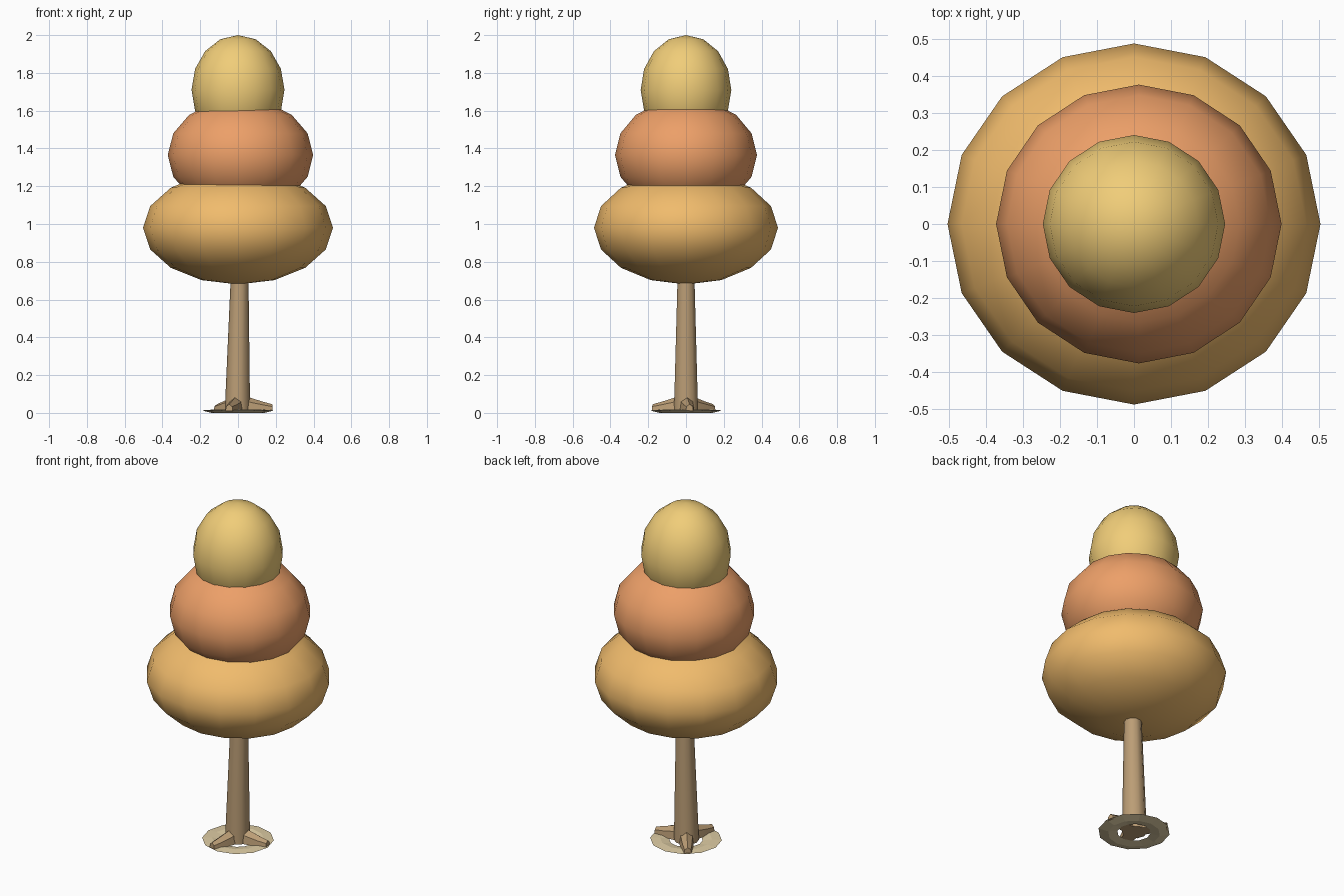
import bpy, bmesh
from math import radians, pi, cos, sin
from mathutils import Matrix, Vector

if "Cube" in bpy.data.objects:
    bpy.data.objects.remove(bpy.data.objects["Cube"])


def material(name, rgb):
    m = bpy.data.materials.new(name)
    m.diffuse_color = (*[(c / 255) ** 2.2 for c in rgb], 1)
    m.use_nodes = True
    m.node_tree.nodes["Principled BSDF"].inputs["Base Color"].default_value = m.diffuse_color
    return m


def finish(name, bm, mat, smooth=None):
    bmesh.ops.recalc_face_normals(bm, faces=bm.faces)
    me = bpy.data.meshes.new(name)
    bm.to_mesh(me)
    bm.free()
    me.materials.append(mat)
    ob = bpy.data.objects.new(name, me)
    bpy.context.collection.objects.link(ob)
    if smooth:
        bpy.ops.object.select_all(action='DESELECT')
        ob.select_set(True)
        bpy.context.view_layer.objects.active = ob
        bpy.ops.object.shade_smooth_by_angle(angle=radians(smooth))
    return ob


def loft(bm, loops):
    """Skin a list of point loops and cap both ends."""
    rings = [[bm.verts.new(p) for p in loop] for loop in loops]
    n = len(rings[0])
    for a, b in zip(rings, rings[1:]):
        for i in range(n):
            j = (i + 1) % n
            bm.faces.new((a[i], a[j], b[j], b[i]))
    bm.faces.new(rings[0])
    bm.faces.new(rings[-1])


def circle(r, z, n, x=0):
    return [(x + r * cos(2 * pi * i / n), r * sin(2 * pi * i / n), z) for i in range(n)]


bark = material("bark", (186, 156, 117))
earth = material("earth", (222, 204, 163))

# Leaf crowns: stacked squashed balls
for name, rgb, centre, radii in (
        ("lower_crown", (240, 186, 108), (0, 0, .98), (.503, .487, .3)),
        ("middle_crown", (236, 158, 104), (.013, 0, 1.365), (.385, .376, .3)),
        ("top_crown", (240, 204, 120), (0, 0, 1.71), (.246, .24, .29))):
    bm = bmesh.new()
    bmesh.ops.create_uvsphere(
        bm, u_segments=16, v_segments=8, radius=1,
        matrix=Matrix.Translation(centre) @ Matrix.Diagonal((*radii, 1)))
    finish(name, bm, material(name, rgb), 60)

# Trunk: slightly leaning taper
bm = bmesh.new()
loft(bm, [circle(.067, .01, 10, -.003), circle(.046, .75, 10, .009)])
finish("trunk", bm, bark, 50)

# Three roots spreading over the ground
section = [(-.5, 0), (-.42, .65), (0, 1), (.42, .65), (.5, 0)]
for k, angle in enumerate((6, 128, 255)):
    turn = Matrix.Rotation(radians(angle), 4, 'Z')
    bm = bmesh.new()
    loft(bm, [[turn @ Vector((d, u * w, .01 + v * h)) for u, v in section]
              for d, w, h in ((.0, .08, .095), (.06, .075, .072),
                              (.13, .06, .05), (.182, .04, .036))])
    finish(f"root_{k + 1}", bm, bark, 40)

# Thin earth ring around the base
bm = bmesh.new()
n = 12
rings = [[bm.verts.new(p) for p in circle(r, z, n)]
         for r, z in ((.09, .012), (.14, .004), (.193, .017), (.14, .021))]
for a, b in zip(rings, rings[1:] + rings[:1]):
    for i in range(n):
        bm.faces.new((a[i], a[(i + 1) % n], b[(i + 1) % n], b[i]))
bmesh.ops.translate(bm, verts=bm.verts, vec=(0, 0, -.004))
finish("earth_ring", bm, earth)
